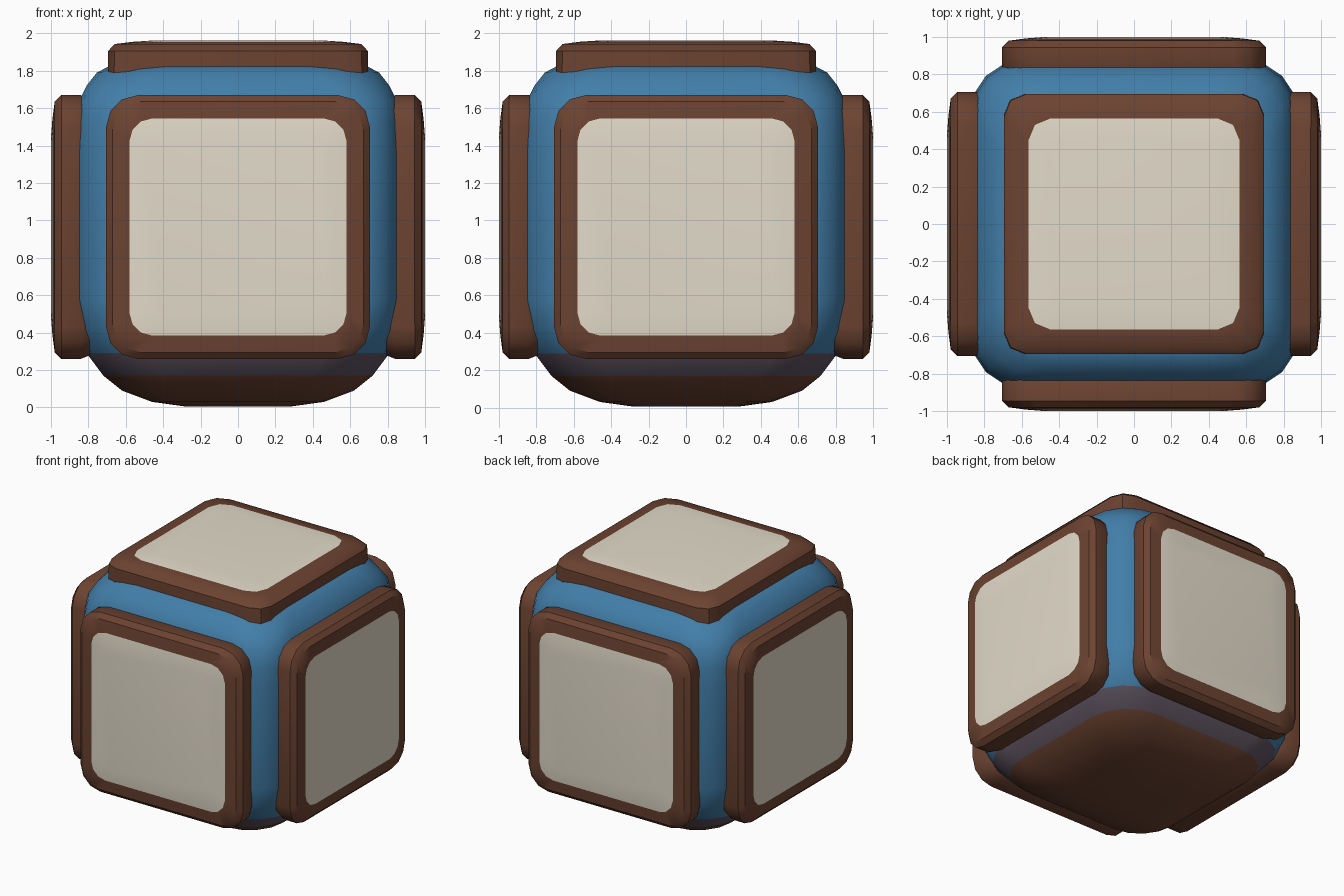
import bpy, bmesh, math
from mathutils import Matrix

if "Cube" in bpy.data.objects:
    bpy.data.objects.remove(bpy.data.objects["Cube"])

CZ = 0.965  # height of the cube's middle


def srgb(r, g, b):
    def lin(c):
        c /= 255
        return c / 12.92 if c <= 0.04045 else ((c + 0.055) / 1.055) ** 2.4
    return (lin(r), lin(g), lin(b), 1)


def material(name, rgb):
    m = bpy.data.materials.new(name)
    m.diffuse_color = srgb(*rgb)
    m.use_nodes = True
    m.node_tree.nodes["Principled BSDF"].inputs["Base Color"].default_value = m.diffuse_color
    return m


blue = material("blue", (66, 126, 169))
violet = material("dusky violet", (94, 83, 95))
brown = material("brown", (108, 67, 49))
cream = material("cream", (227, 219, 202))


def rounded_square(h, r, segs):
    """Outline points of a rounded square of half size h and corner radius r."""
    pts = []
    for q, (sx, sy) in enumerate([(1, 1), (-1, 1), (-1, -1), (1, -1)]):
        for i in range(segs + 1):
            a = math.pi / 2 * (q + i / segs)
            pts.append((sx * (h - r) + r * math.cos(a), sy * (h - r) + r * math.sin(a)))
    return pts


def loft(name, levels, segs, mats, pick, angle):
    """Stack rounded squares (z, half size, radius), cap both ends, colour by rule."""
    bm = bmesh.new()
    rings = [[bm.verts.new((x, y, z)) for x, y in rounded_square(h, r, segs)]
             for z, h, r in levels]
    n = len(rings[0])
    for k, (a, b) in enumerate(zip(rings, rings[1:])):
        for i in range(n):
            j = (i + 1) % n
            f = bm.faces.new((a[i], a[j], b[j], b[i]))
            f.material_index = pick(k)
    bm.faces.new(rings[0][::-1]).material_index = pick(0)
    bm.faces.new(rings[-1]).material_index = pick(len(levels) - 1)
    me = bpy.data.meshes.new(name)
    bm.to_mesh(me)
    bm.free()
    ob = bpy.data.objects.new(name, me)
    bpy.context.collection.objects.link(ob)
    for m in mats:
        me.materials.append(m)
    bpy.ops.object.select_all(action='DESELECT')
    ob.select_set(True)
    bpy.context.view_layer.objects.active = ob
    bpy.ops.object.shade_smooth_by_angle(angle=math.radians(angle))
    return ob


# Rounded core: brown underside, violet band, blue above
core = [(0.005, 0.28, 0.14), (0.03, 0.46, 0.22), (0.09, 0.62, 0.28), (0.17, 0.72, 0.32),
        (0.29, 0.81, 0.33), (0.42, 0.85, 0.29), (0.58, 0.865, 0.25), (1.36, 0.865, 0.25),
        (1.52, 0.86, 0.26), (1.64, 0.85, 0.29), (1.72, 0.81, 0.31), (1.79, 0.755, 0.32),
        (1.83, 0.68, 0.30)]
loft("core", core, 4, [brown, violet, blue],
     lambda k: 0 if k < 3 else 1 if k == 3 else 2, 40)

# Four side panels: brown frame with chamfered edges, cream face
side = [(0.79, 0.685, 0.17), (0.84, 0.705, 0.17), (0.945, 0.705, 0.17),
        (0.98, 0.67, 0.15), (0.992, 0.58, 0.12), (1.0, 0.48, 0.08)]
for i, name in enumerate(["front", "right", "back", "left"]):
    ob = loft(name + "_panel", side, 3, [brown, cream], lambda k: int(k >= 4), 35)
    turn = Matrix.Rotation(i * math.pi / 2, 4, 'Z') @ Matrix.Rotation(math.pi / 2, 4, 'X')
    ob.data.transform(Matrix.Translation((0, 0, CZ)) @ turn)

# Top panel: straight sides and narrow chamfered corners
top = [(0.805, 0.695, 0.11), (0.94, 0.695, 0.12), (0.978, 0.66, 0.13),
       (0.99, 0.565, 0.12), (0.997, 0.46, 0.08)]
ob = loft("top_panel", top, 2, [brown, cream], lambda k: int(k >= 3), 35)
ob.data.transform(Matrix.Translation((0, 0, CZ)))
